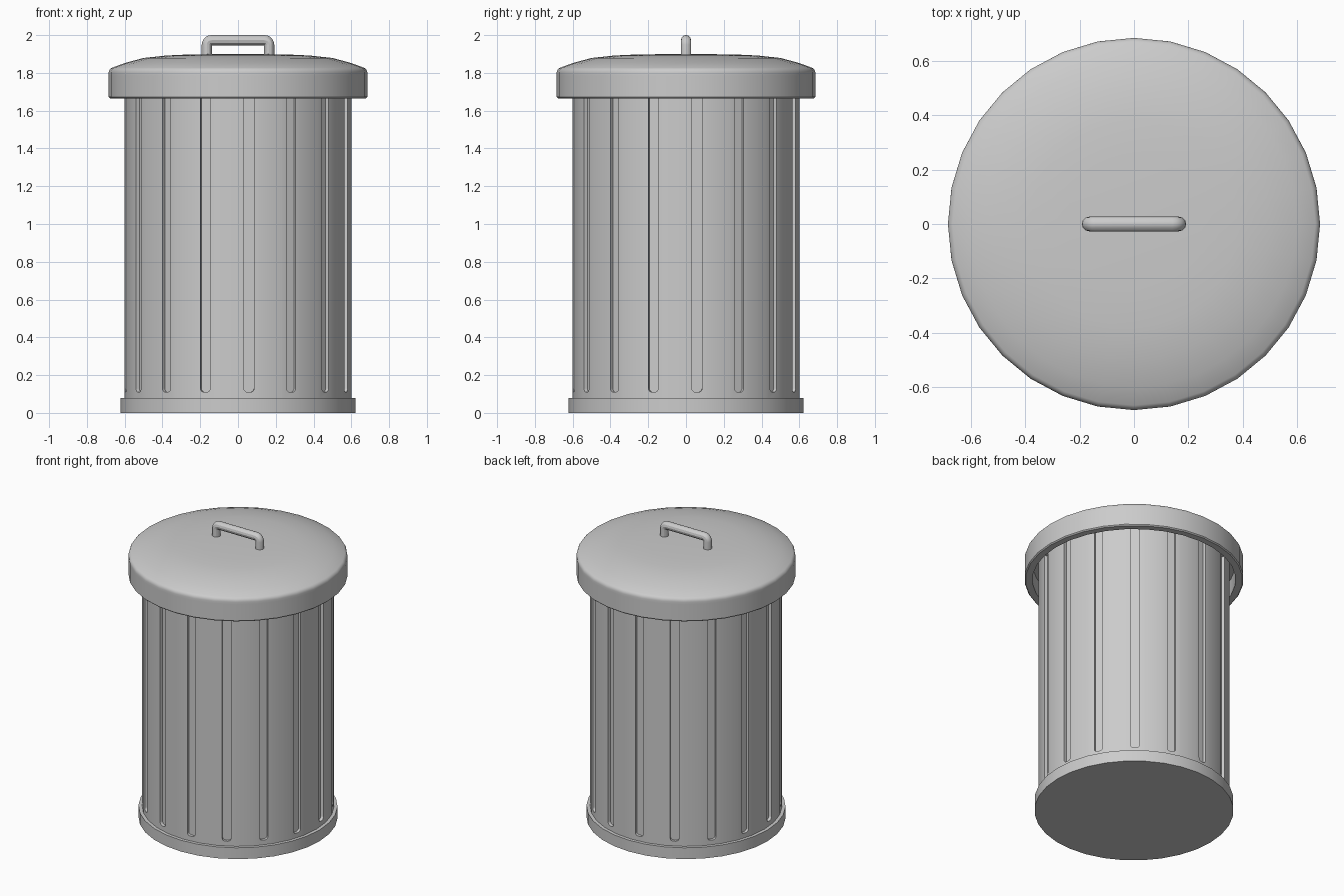
import bpy, bmesh, math
from mathutils import Matrix, Vector

if "Cube" in bpy.data.objects:
    bpy.data.objects.remove(bpy.data.objects["Cube"])

SIDES = 32
STEP = 2 * math.pi / SIDES

steel = bpy.data.materials.new("grey_steel")
steel.use_nodes = True
COLOR = (0.6, 0.6, 0.6, 1)
steel.diffuse_color = COLOR
steel.node_tree.nodes["Principled BSDF"].inputs["Base Color"].default_value = COLOR


def add_object(name, bm):
    bmesh.ops.remove_doubles(bm, verts=bm.verts, dist=1e-5)
    bmesh.ops.recalc_face_normals(bm, faces=bm.faces)
    mesh = bpy.data.meshes.new(name)
    bm.to_mesh(mesh)
    bm.free()
    mesh.materials.append(steel)
    obj = bpy.data.objects.new(name, mesh)
    bpy.context.collection.objects.link(obj)
    return obj


def activate(obj):
    bpy.ops.object.select_all(action="DESELECT")
    obj.select_set(True)
    bpy.context.view_layer.objects.active = obj


def smooth(obj):
    activate(obj)
    bpy.ops.object.shade_smooth_by_angle(angle=math.radians(30))


def lathe(name, profile):
    """Turn an (r, z) profile that starts and ends on the axis."""
    bm = bmesh.new()
    rings = [[bm.verts.new((r * math.cos(k * STEP), r * math.sin(k * STEP), z))
              for k in range(SIDES)] if r else [bm.verts.new((0, 0, z))]
             for r, z in profile]
    for a, b in zip(rings, rings[1:]):
        for k in range(SIDES):
            n = (k + 1) % SIDES
            corners = [a[k % len(a)], a[n % len(a)], b[n % len(b)], b[k % len(b)]]
            bm.faces.new(list(dict.fromkeys(corners)))
    return add_object(name, bm)


def arc(cx, cy, r, start, end, steps=5):
    for i in range(steps + 1):
        t = math.radians(start + (end - start) * i / steps)
        yield cx + r * math.cos(t), cy + r * math.sin(t)


# Body: a drum with sixteen grooves, one in every other flat side
body = lathe("body", [(0, 0.04), (0.6, 0.04), (0.6, 1.8), (0, 1.8)])
half, low, high, corner = 0.0275, 0.11, 1.72, 0.02
outline = [(half, high), (-half, high)]
outline += arc(-half + corner, low + corner, corner, 180, 270)
outline += arc(half - corner, low + corner, corner, 270, 360)
bm = bmesh.new()
for k in range(0, SIDES, 2):
    turn = Matrix.Rotation((k + 0.5) * STEP, 3, "Z")
    face = bm.faces.new([bm.verts.new(turn @ Vector((0.577, y, z))) for y, z in outline])
    out = bmesh.ops.extrude_face_region(bm, geom=[face])
    moved = [v for v in out["geom"] if isinstance(v, bmesh.types.BMVert)]
    bmesh.ops.translate(bm, verts=moved, vec=turn @ Vector((0.06, 0, 0)))
cutter = add_object("groove_cutter", bm)
cutter.hide_render = True
activate(body)
cut = body.modifiers.new("grooves", "BOOLEAN")
cut.operation, cut.solver, cut.object = "DIFFERENCE", "EXACT", cutter
bpy.ops.object.modifier_apply(modifier=cut.name)
bpy.data.objects.remove(cutter)
smooth(body)

# Base band
smooth(lathe("base_band", [(0, 0), (0.622, 0), (0.622, 0.078), (0.59, 0.078), (0, 0.078)]))

# Lid: hollow rim under a shallow dome
lid = [(0, 1.78), (0.635, 1.78), (0.635, 1.665), (0.678, 1.665), (0.685, 1.672), (0.685, 1.785)]
lid += arc(0.655, 1.8, 0.03, 0, 65, 4)
lid += [(0.6, 1.852), (0.5, 1.879), (0.38, 1.892), (0.25, 1.898), (0, 1.9)]
smooth(lathe("lid", lid))

# Handle: a bent rod standing on the lid
path = [(0.165, 1.87), *arc(0.14, 1.948, 0.025, 0, 90), *arc(-0.14, 1.948, 0.025, 90, 180),
        (-0.165, 1.87)]
curve = bpy.data.curves.new("handle", "CURVE")
curve.dimensions = "3D"
curve.bevel_depth = 0.027
curve.bevel_resolution = 4
curve.use_fill_caps = True
spline = curve.splines.new("POLY")
spline.points.add(len(path) - 1)
for point, (x, z) in zip(spline.points, path):
    point.co = (x, 0, z, 1)
curve.materials.append(steel)
handle = bpy.data.objects.new("handle", curve)
bpy.context.collection.objects.link(handle)
activate(handle)
bpy.ops.object.convert(target="MESH")
smooth(bpy.context.view_layer.objects.active)
